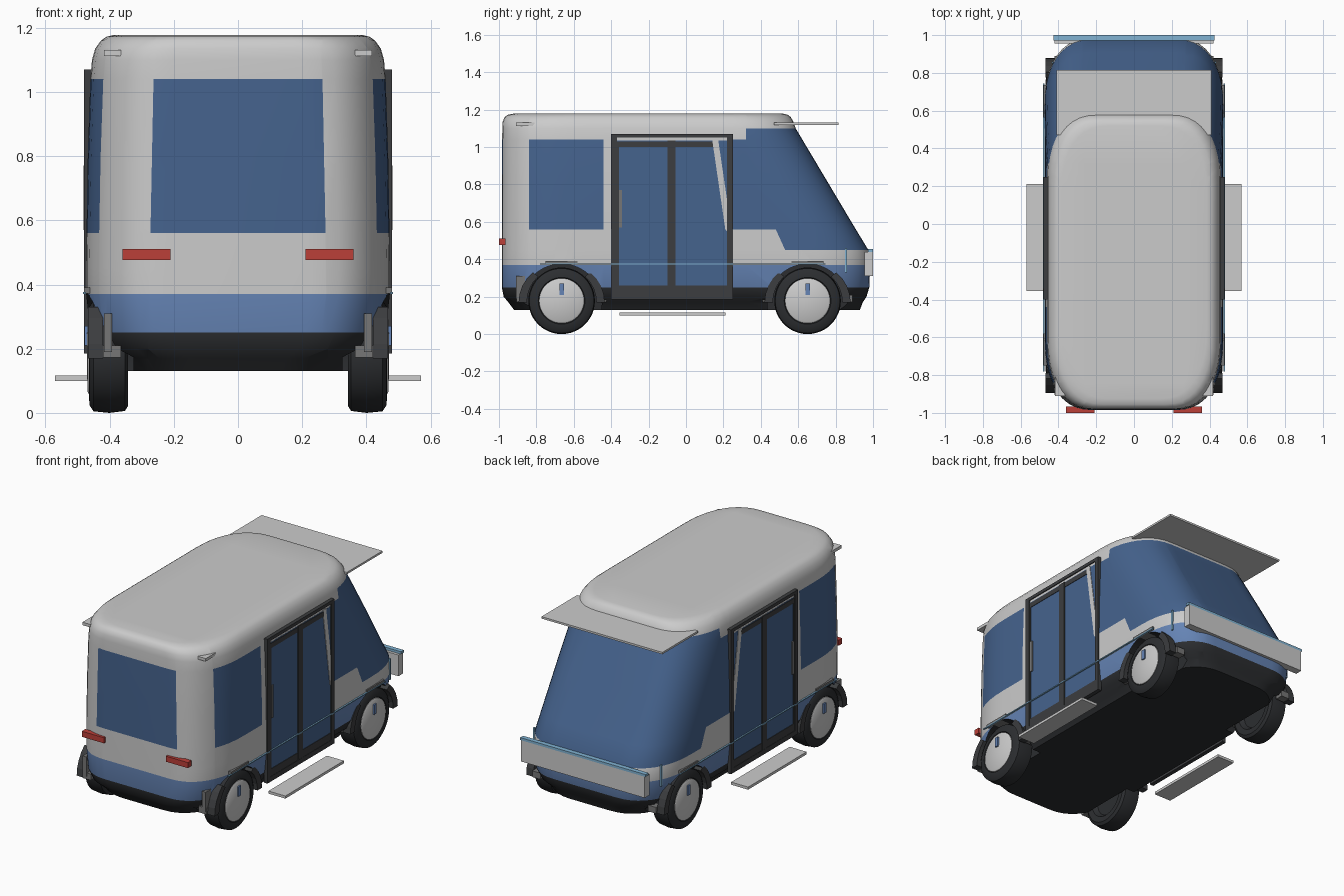
import bpy, bmesh, math
from mathutils import Vector

if "Cube" in bpy.data.objects:
    bpy.data.objects.remove(bpy.data.objects["Cube"])

def mat(name, c):
    m = bpy.data.materials.new(name)
    m.diffuse_color = (*c, 1)
    m.use_nodes = True
    m.node_tree.nodes["Principled BSDF"].inputs["Base Color"].default_value = m.diffuse_color
    return m

WHITE = mat("white_paint", (.93, .93, .95))
HUB = mat("wheel_grey", (.78, .78, .79))
DARK = mat("dark_plastic", (.025, .027, .03))
BLUE = mat("blue_paint", (.13, .23, .46))
GLASS = mat("blue_glass", (.06, .125, .27))
FRAME = mat("frame_grey", (.045, .047, .05))
STEEL = mat("steel_grey", (.18, .18, .18))
RED = mat("red_light", (.5, .05, .04))
PALE = mat("pale_blue", (.22, .45, .65))

def finish(name, bm, m=None, smooth=False):
    bmesh.ops.recalc_face_normals(bm, faces=bm.faces)
    me = bpy.data.meshes.new(name)
    bm.to_mesh(me)
    bm.free()
    ob = bpy.data.objects.new(name, me)
    bpy.context.collection.objects.link(ob)
    for k in (m if isinstance(m, list) else [m] if m else []):
        me.materials.append(k)
    if smooth:
        smooth_ob(ob)
    return ob

def smooth_ob(ob):
    bpy.ops.object.select_all(action='DESELECT')
    bpy.context.view_layer.objects.active = ob
    ob.select_set(True)
    bpy.ops.object.shade_smooth_by_angle(angle=math.radians(35))

def box(name, x, y, z, m=None, sides=(1,)):
    for s in sides:
        bm = bmesh.new()
        bmesh.ops.create_cube(bm, size=1)
        for v in bm.verts:
            v.co = Vector((s * (x[0] + (v.co.x + .5) * (x[1] - x[0])),
                           y[0] + (v.co.y + .5) * (y[1] - y[0]),
                           z[0] + (v.co.z + .5) * (z[1] - z[0])))
        finish(name, bm, m)

def plate(name, yz, x0, x1, m, s):
    # side-profile polygon extruded along x
    bm = bmesh.new()
    f = bm.faces.new([bm.verts.new((s * x0, y, z)) for y, z in yz])
    r = bmesh.ops.extrude_face_region(bm, geom=[f])
    for v in r["geom"]:
        if isinstance(v, bmesh.types.BMVert):
            v.co.x = s * x1
    return finish(name, bm, m)

def lathe(name, prof, s, y, z, m, n=48):
    bm = bmesh.new()
    vs = [bm.verts.new((s * x, y, z + r)) for x, r in prof]
    es = [bm.edges.new(p) for p in zip(vs, vs[1:])]
    bmesh.ops.spin(bm, geom=vs + es, cent=(0, y, z), axis=(1, 0, 0),
                   angle=2 * math.pi, steps=n, use_duplicate=False)
    bmesh.ops.remove_doubles(bm, verts=bm.verts, dist=1e-5)
    return finish(name, bm, m, True)

# Body shell: (z, half width, rear y, front y)
RINGS = [(.13, .38, -.92, .93), (.17, .405, -.95, .945), (.20, .44, -.975, .965),
         (.25, .46, -.985, .98), (.37, .473, -.985, .985), (.45, .473, -.985, .975),
         (.56, .472, -.985, .908), (.80, .468, -.984, .765), (1.04, .46, -.983, .622),
         (1.10, .455, -.982, .586), (1.135, .445, -.98, .575), (1.16, .427, -.97, .56),
         (1.172, .41, -.955, .545), (1.178, .385, -.925, .52)]

def ring(bm, z, w, y0, y1, n=10):
    pts = []
    for q in range(4):
        for i in range(n + 1):
            a = (q + i / n) * math.pi / 2
            cx, cy = math.cos(a), math.sin(a)
            sx, sy = (1, -1, -1, 1)[q], (1, 1, -1, -1)[q]
            rx, ry = .25, (.36 if sy > 0 else .38)
            ex, ey = abs(cx) ** .86 * rx, abs(cy) ** .86 * ry
            pts.append(bm.verts.new((sx * (w - rx + ex),
                                     (y1 - ry + ey) if sy > 0 else (y0 + ry - ey), z)))
    return pts

bm = bmesh.new()
loops = [ring(bm, *r) for r in RINGS]
for a, b in zip(loops, loops[1:]):
    for i in range(len(a)):
        j = (i + 1) % len(a)
        bm.faces.new((a[i], a[j], b[j], b[i]))
bm.faces.new(loops[0])
bm.faces.new(loops[-1])
# cut window outlines into the shell
for co, no in [((.268, 0, .8), (1, 0, .02)), ((-.268, 0, .8), (1, 0, -.02)),
               ((0, -.84, 0), (0, 1, 0)), ((0, -.44, 0), (0, 1, 0)),
               ((0, .25, 0), (0, 1, 0)), ((0, .32, 0), (0, 1, 0)),
               ((0, .48, .56), (0, 1, .4545))]:
    bmesh.ops.bisect_plane(bm, geom=bm.verts[:] + bm.edges[:] + bm.faces[:],
                           plane_co=co, plane_no=no, dist=1e-5)
for f in bm.faces:
    x, y, z = f.calc_center_median()
    k = 1 if z < .25 else 2 if z < .37 else 0
    if .45 < z < 1.10:
        edge = .48 + (.56 - z) * .4545 if z < .56 else .25 if z < 1.04 else .32
        if y > edge:
            k = 3
    if .56 < z < 1.04 and (-.84 < y < -.44 or (y < -.9 and abs(x) < .268 + (.8 - z) * .02)):
        k = 3
    f.material_index = k
body = finish("body_shell", bm, [WHITE, DARK, BLUE, GLASS])

# Wheel wells
WY, WZ, SIDES = (-.665, .65), .178, (1, -1)
bm = bmesh.new()
for s in SIDES:
    for y in WY:
        r = bmesh.ops.create_cone(bm, cap_ends=True, segments=40, radius1=.215, radius2=.215, depth=.3)
        for v in r["verts"]:
            v.co = Vector((s * .475 + v.co.z, y + v.co.x, WZ - .018 + v.co.y))
for f in bm.faces:
    f.material_index = 1
cut = finish("well_cutter", bm, [WHITE, DARK])
cut.hide_render = True
mod = body.modifiers.new("wells", 'BOOLEAN')
mod.object, mod.operation, mod.solver = cut, 'DIFFERENCE', 'EXACT'
bpy.context.view_layer.objects.active = body
bpy.ops.object.modifier_apply(modifier="wells")
bpy.data.objects.remove(cut)
smooth_ob(body)

for s in SIDES:
    for y in WY:
        # Wheels
        lathe("tyre", [(.37, 0), (.37, .10), (.345, .12), (.342, .155), (.352, .172), (.40, .178),
                       (.45, .173), (.462, .155), (.465, .125), (.455, .118)], s, y, WZ, DARK)
        lathe("wheel_disc", [(.45, .12), (.464, .12), (.469, .112), (.471, 0)], s, y, WZ, HUB)
        box("wheel_badge", (.468, .478), (y - .012, y + .012), (.21, .27), BLUE, (s,))
        # Wheel arch trims
        for d in (1, -1):
            outer = [(y + d * .23 * math.cos(math.radians(a)), .17 + .215 * math.sin(math.radians(a)))
                     for a in range(0, 49, 12)]
            inner = [(y + d * .186 * math.cos(math.radians(a)), .17 + .186 * math.sin(math.radians(a)))
                     for a in range(48, -1, -12)]
            plate("arch_trim", outer + inner, .42, .468, FRAME, s)
            ends = sorted((y + d * .19, y + d * .24))
            box("arch_foot", (.365, .42), ends, (.172, .21), STEEL, (s,))
        box("arch_cap", (.41, .48), (y - .085, y + .085), (.372, .39), STEEL, (s,))
    # Thin pillar panel crossing the door
    plate("door_pillar", [(.14, 1.04), (.172, 1.04), (.222, .70), (.22, .55), (.21, .56)],
          .46, .478, WHITE, s)

# Sliding doors
D = dict(sides=SIDES)
box("door_glass", (.45, .475), (-.38, .225), (.2, 1.035), GLASS, **D)
box("door_header_strip", (.45, .474), (-.38, .225), (1.035, 1.05), WHITE, **D)
for y in ((-.4, -.37), (.22, .25)):
    box("door_frame_post", (.455, .48), y, (.19, 1.07), FRAME, **D)
box("door_frame_top", (.455, .48), (-.4, .25), (1.05, 1.07), FRAME, **D)
box("door_frame_sill", (.455, .48), (-.4, .25), (.185, .215), FRAME, **D)
box("door_divider", (.455, .479), (-.1, -.055), (.2, 1.035), FRAME, **D)
box("door_leaf_rail", (.455, .478), (-.37, .15), (1.0, 1.03), FRAME, **D)
box("door_leaf_rail", (.455, .478), (-.37, .22), (.215, .26), FRAME, **D)
box("door_leaf_post", (.455, .478), (-.37, -.358), (.215, 1.03), FRAME, **D)
box("door_handle", (.473, .482), (-.358, -.342), (.57, .77), STEEL, **D)

# Side details
box("boarding_step", (.455, .57), (-.355, .212), (.10, .116), None, **D)
box("side_strip", (.474, .483), (-.78, .745), (.371, .377), PALE, **D)
box("rear_flap", (.392, .418), (-.91, -.86), (.19, .31), STEEL, **D)
box("front_strut", (.425, .435), (.85, .86), (.33, .46), PALE, **D)
box("rear_roof_tab", (.365, .418), (-.91, -.81), (1.112, 1.13), None, **D)

# Roof visor, front bumper, tail lights
box("roof_visor", (-.41, .41), (.47, .815), (1.118, 1.13))
box("front_bumper", (-.42, .42), (.955, 1.0), (.31, .44))
box("bumper_light_bar", (-.425, .425), (.972, 1.0), (.44, .455), PALE)
box("tail_light", (.21, .36), (-1.0, -.965), (.477, .511), RED, **D)
